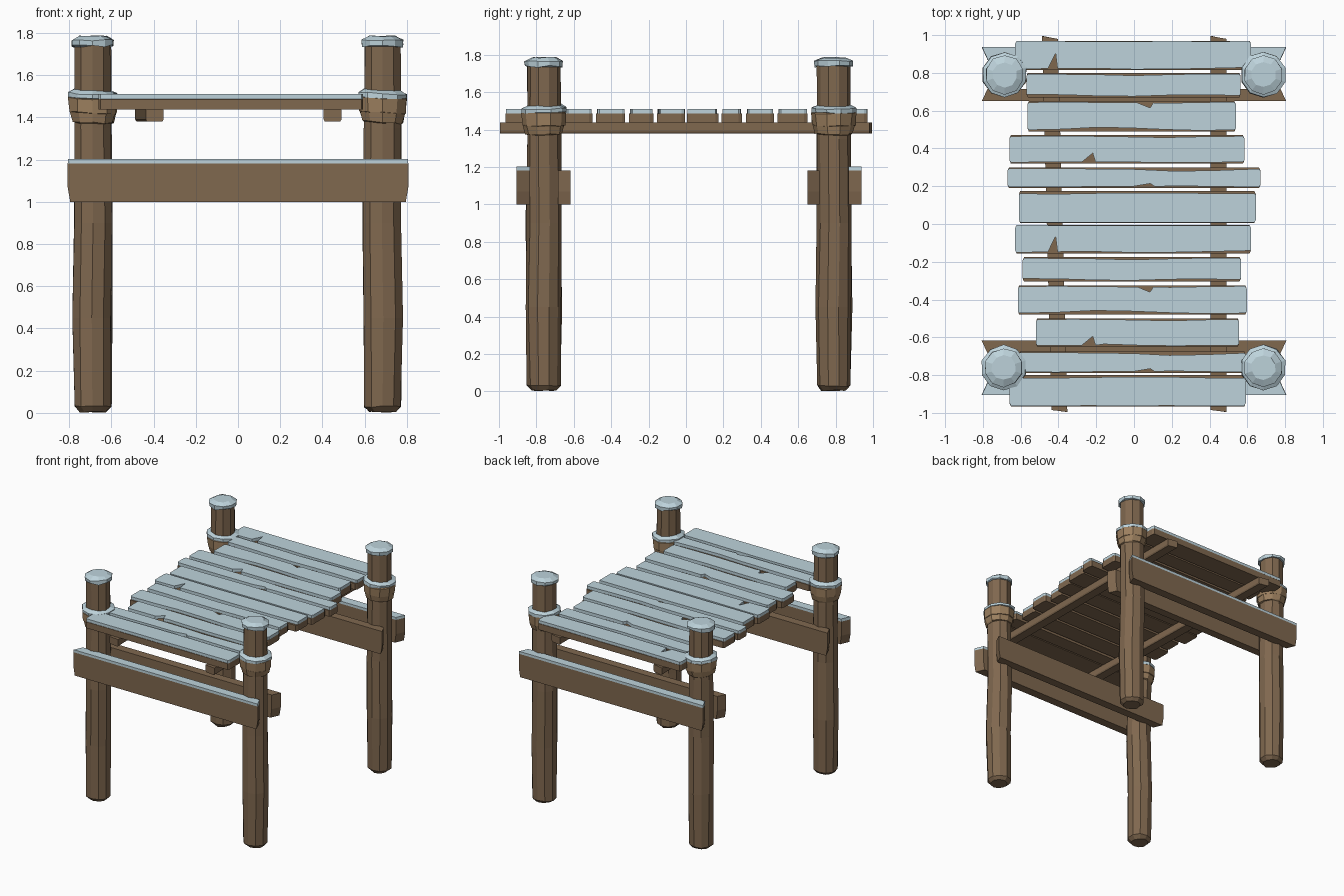
import bpy, bmesh, math, random

if "Cube" in bpy.data.objects:
    bpy.data.objects.remove(bpy.data.objects["Cube"])

random.seed(4)


def material(name, rgb):
    m = bpy.data.materials.new(name)
    m.diffuse_color = (*rgb, 1)
    m.use_nodes = True
    m.node_tree.nodes["Principled BSDF"].inputs["Base Color"].default_value = m.diffuse_color
    return m


WOOD = material("weathered wood", (0.215, 0.138, 0.078))
ROPE = material("tan rope", (0.335, 0.215, 0.115))
SNOW = material("pale snow", (0.51, 0.65, 0.71))


def stack(name, rings, mats, band_mat, cap_mats=(0, 0)):
    """Skin a stack of equal-length point rings, one material index per band."""
    bm = bmesh.new()
    vs = [[bm.verts.new(p) for p in r] for r in rings]
    n = len(vs[0])
    for k in range(len(vs) - 1):
        for i in range(n):
            j = (i + 1) % n
            f = bm.faces.new((vs[k][i], vs[k][j], vs[k + 1][j], vs[k + 1][i]))
            f.material_index = band_mat[k]
    bm.faces.new(vs[0][::-1]).material_index = cap_mats[0]
    bm.faces.new(vs[-1]).material_index = cap_mats[1]
    bm.normal_update()
    me = bpy.data.meshes.new(name)
    bm.to_mesh(me)
    bm.free()
    for m in mats:
        me.materials.append(m)
    ob = bpy.data.objects.new(name, me)
    bpy.context.collection.objects.link(ob)
    return ob


def rough_ring(cx, cy, z, r, n=10, dr=0.003, dz=0.0, tilt=0.0, phase=0.0):
    """Slightly irregular ring, for hand-cut posts, rope and snow."""
    out = []
    for i in range(n):
        a = math.tau * (i + 0.5) / n
        rr = r + random.uniform(-dr, dr)
        out.append((cx + rr * math.cos(a), cy + rr * math.sin(a),
                    z + random.uniform(-dz, dz) + tilt * math.cos(a - phase)))
    return out


# Posts with rope lashings and snow
for name, x, y in (("front_left", -0.69, -0.76), ("front_right", 0.685, -0.76),
                   ("back_left", -0.685, 0.79), ("back_right", 0.685, 0.79)):
    bend = random.uniform(-0.006, 0.006)
    prof = [(0.005, 0.065, 0), (0.03, 0.09, 0), (0.45, 0.096, bend),
            (0.9, 0.094, -bend), (1.35, 0.091, 0), (1.75, 0.089, 0)]
    stack(name + "_post", [rough_ring(x + o, y - o, z, r, dz=0.004 if z < 0.1 else 0)
                           for z, r, o in prof], [WOOD], [0] * 5)
    stack(name + "_snow_cap",
          [rough_ring(x, y, 1.738, 0.09, dz=0.008), rough_ring(x, y, 1.738, 0.101, dz=0.009),
           rough_ring(x, y, 1.765, 0.103, dz=0.004), rough_ring(x, y, 1.785, 0.066, dz=0.003)],
          [SNOW], [0] * 3)
    ph = random.uniform(0, 6.28)
    for part, prof, mat in (
            ("lower_rope", [(1.375, 0.092), (1.38, 0.1), (1.425, 0.112), (1.45, 0.092)], ROPE),
            ("upper_rope", [(1.415, 0.092), (1.425, 0.115), (1.49, 0.119), (1.505, 0.092)], ROPE),
            ("rope_snow", [(1.49, 0.092), (1.493, 0.12), (1.515, 0.12), (1.532, 0.088)], SNOW)):
        stack(f"{name}_{part}", [rough_ring(x, y, z, r, 10, 0.003, 0.004, 0.006, ph)
                                 for z, r in prof], [mat], [0] * 3)


# Cross beams clamping each pair of posts; outer ones carry snow
def beam(name, y_long, y_short, snowy):
    def ring(z, long, short):
        pts = [(-long, y_long, z), (long, y_long, z), (short, y_short, z), (-short, y_short, z)]
        return pts if y_long < y_short else pts[::-1]
    rings = [ring(1.0, 0.795, 0.765), ring(1.07, 0.807, 0.775), ring(1.182, 0.807, 0.775)]
    bands = [0, 0]
    if snowy:
        rings.append(ring(1.202, 0.805, 0.773))
        bands.append(1)
    stack(name, rings, [WOOD, SNOW], bands, (0, 1 if snowy else 0))


beam("front_outer_beam", -0.905, -0.835, True)
beam("front_inner_beam", -0.617, -0.685, False)
beam("back_inner_beam", 0.65, 0.715, False)
beam("back_outer_beam", 0.938, 0.868, True)

# Stringers under the deck
for name, xf, xb in (("left_stringer", -0.395, -0.445), ("right_stringer", 0.448, 0.448)):
    stack(name, [[(xf - w, -0.985, z), (xf + w, -0.995, z), (xb + w, 0.98, z), (xb - w, 0.995, z)]
                 for z, w in ((1.38, 0.036), (1.39, 0.042), (1.437, 0.042))], [WOOD], [0, 0])

# Plank styles: snow inset along the front edge, along the back edge,
# then a chip as (edge, x, half width, depth)
STYLES = [
    ([3, 4, 9, 4, 5, 9, 14], [0, 2, 4, 3, 2, 3, 2], ("front", -0.43, 0.025, 0.09)),
    ([16, 14, 8, 6, 12, 14, 10], [5, 7, 9, 14, 9, 5, 5], None),
    ([8, 12, 22, 18, 10, 5, 8], [6, 4, 6, 8, 10, 6, 4], ("back", 0.06, 0.042, 0.035)),
    ([6, 8, 14, 8, 5, 6, 8], [6, 4, 5, 8, 12, 7, 5], ("front", -0.24, 0.036, 0.055)),
    ([6, 5, 8, 14, 12, 8, 6], [5, 5, 8, 10, 20, 16, 8], ("front", 0.05, 0.06, 0.024)),
    ([2, 2, 3, 2, 3, 2, 2], [14, 16, 12, 10, 10, 14, 14], None),
]


def plank(name, x0, x1, y0, y1, style):
    front, back, chip = style

    def edge(ins, side):
        """(x, snow inset) samples along one long edge, with the chip cut in."""
        pts = [(x0 + 0.008 + (x1 - x0 - 0.016) * i / 6, v / 1000) for i, v in enumerate(ins)]
        if chip and chip[0] == side:
            _, cx, hw, d = chip
            pts = [p for p in pts if abs(p[0] - cx) > hw + 0.01]
            pts += [(cx - hw, 0.008), (cx + hw * 0.6, d), (cx + hw, 0.008)]
        return sorted(pts)

    fe, be = edge(front, "front"), edge(back, "back")[::-1]
    c = 0.018  # clipped corners

    def outline(z, snow):
        return ([(x, y0 + i * snow, z) for x, i in fe]
                + [(x1, y0 + c, z), (x1, y1 - c, z)]
                + [(x, y1 - i * snow, z) for x, i in be]
                + [(x0, y1 - c, z), (x0, y0 + c, z)])

    stack(name, [outline(1.437, 0), outline(1.486, 0), outline(1.487, 1), outline(1.51, 1)],
          [WOOD, SNOW], [0, 0, 1], (0, 1))


# Deck planks, back to front: x0, x1, y0, y1
DECK = [(-0.63, 0.62, 0.815, 0.97), (-0.57, 0.565, 0.67, 0.80), (-0.565, 0.54, 0.49, 0.65),
        (-0.66, 0.585, 0.32, 0.47), (-0.67, 0.67, 0.19, 0.30), (-0.61, 0.645, 0.005, 0.175),
        (-0.63, 0.62, -0.155, -0.005), (-0.59, 0.567, -0.305, -0.175), (-0.615, 0.597, -0.48, -0.325),
        (-0.52, 0.557, -0.65, -0.50), (-0.61, 0.592, -0.79, -0.675), (-0.66, 0.592, -0.965, -0.80)]
for k, box in enumerate(DECK):
    plank(f"deck_plank_{k + 1}", *box, STYLES[k % 6])
